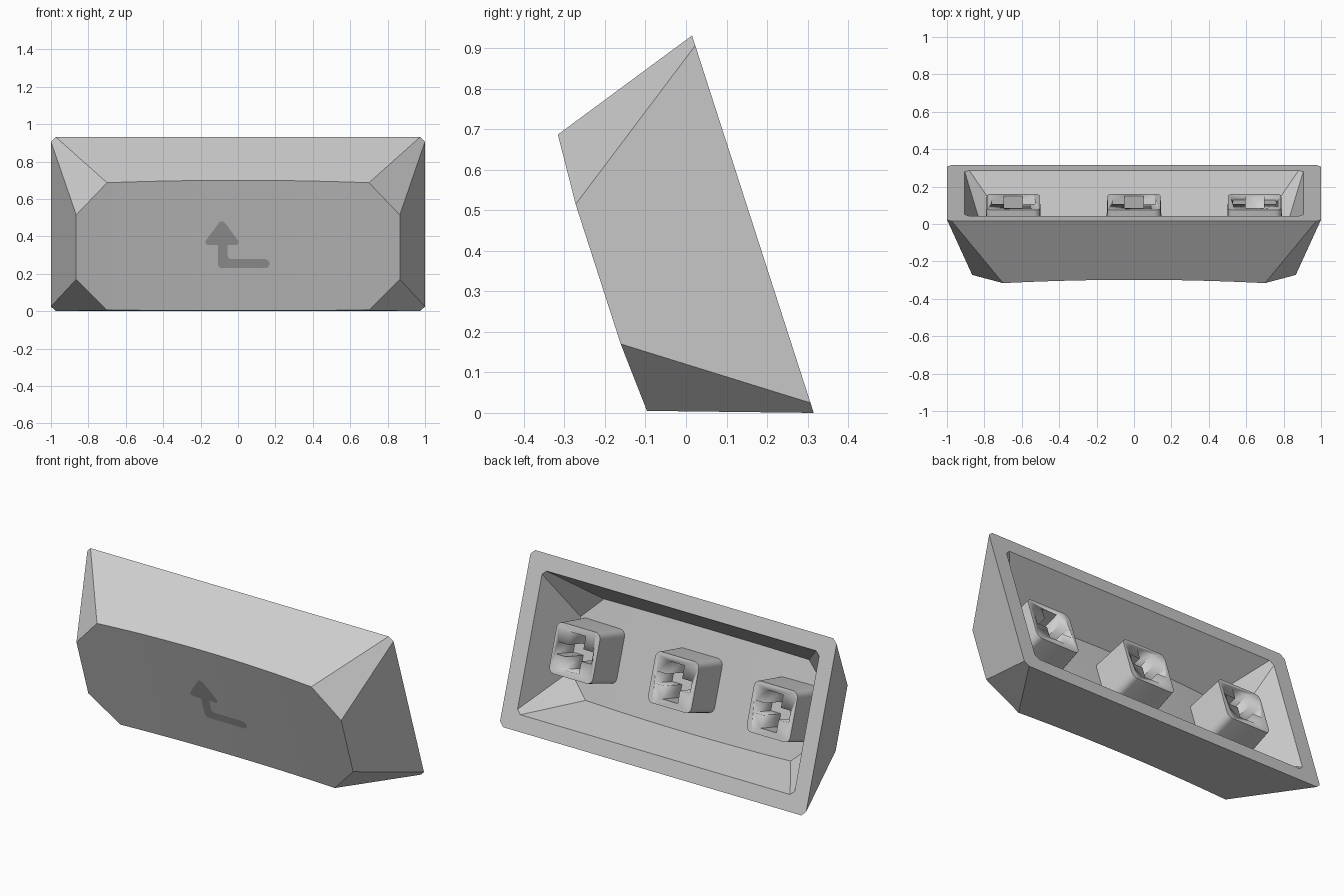
import bpy, bmesh, math

if "Cube" in bpy.data.objects:
    bpy.data.objects.remove(bpy.data.objects["Cube"])

# Tilted key frame: x across, v up along the open rim plane, w depth toward the front
SV, CV = 0.307, 0.952


def place(x, v, w):
    return (x, 0.165 - SV * v - CV * w, 0.4655 + CV * v - SV * w)


def material(name, g):
    m = bpy.data.materials.new(name)
    m.diffuse_color = (g, g, g, 1)
    m.use_nodes = True
    m.node_tree.nodes["Principled BSDF"].inputs["Base Color"].default_value = m.diffuse_color
    return m


GREY = material("light_grey", 0.62)
DARK = material("dark_grey", 0.36)


def finish(bm, name, mat, angle=30):
    bmesh.ops.recalc_face_normals(bm, faces=bm.faces)
    me = bpy.data.meshes.new(name)
    bm.to_mesh(me)
    bm.free()
    ob = bpy.data.objects.new(name, me)
    bpy.context.collection.objects.link(ob)
    me.materials.append(mat)
    bpy.context.view_layer.objects.active = ob
    ob.select_set(True)
    bpy.ops.object.shade_smooth_by_angle(angle=math.radians(angle))
    ob.select_set(False)
    return ob


def dish(x, depth):
    return depth + 0.0427 * x * x


def skin(bm, bx, bv, cut, x1, v1, x2, v2, depth, n=16):
    """Tapered wall ring plus dished octagonal face; returns the base ring."""
    slope = (bv - v2) / dish(x2, depth)
    xs = [-x1] + [-x2 + 2 * x2 * i / n for i in range(n + 1)] + [x1]
    rows = {}
    for s in (-1, 1):
        rows[s] = []
        for x in xs:
            w = dish(x, depth)
            h = v1 if abs(x) > x2 + 1e-5 else bv - slope * w
            rows[s].append(bm.verts.new(place(x, s * h, w)))
    lo, hi = rows[-1], rows[1]
    for i in range(len(xs) - 1):
        bm.faces.new((lo[i], lo[i + 1], hi[i + 1], hi[i]))
    a, b = bx - cut, bv - cut
    ring = [bm.verts.new(place(x, v, 0)) for x, v in (
        (-a, -bv), (a, -bv), (bx, -b), (bx, b),
        (a, bv), (-a, bv), (-bx, b), (-bx, -b))]
    bm.faces.new([ring[0], ring[1]] + lo[-2:0:-1])
    bm.faces.new([ring[1], ring[2], lo[-1], lo[-2]])
    bm.faces.new([ring[2], ring[3], hi[-1], lo[-1]])
    bm.faces.new([ring[3], ring[4], hi[-2], hi[-1]])
    bm.faces.new([ring[4], ring[5]] + hi[1:-1])
    bm.faces.new([ring[5], ring[6], hi[0], hi[1]])
    bm.faces.new([ring[6], ring[7], lo[0], hi[0]])
    bm.faces.new([ring[7], ring[0], lo[1], lo[0]])
    return ring


# Hollow cap: outer skin, inner cavity and the flat rim joining them
bm = bmesh.new()
outer = skin(bm, 1.0, 0.489, 0.026, 0.865, 0.181, 0.70, 0.358, 0.369)
inner = skin(bm, 0.905, 0.397, 0.024, 0.80, 0.15, 0.67, 0.28, 0.265)
for i in range(8):
    j = (i + 1) % 8
    bm.faces.new((outer[i], outer[j], inner[j], inner[i]))
finish(bm, "cap_shell", GREY)


def prism(name, outline, cx, w0, w1, flare=1.0):
    bm = bmesh.new()
    a = [bm.verts.new(place(cx + x, v, w0)) for x, v in outline]
    b = [bm.verts.new(place(cx + x * flare, v * flare, w1)) for x, v in outline]
    bm.faces.new(a)
    bm.faces.new(b)
    for i in range(len(a)):
        j = (i + 1) % len(a)
        bm.faces.new((a[i], a[j], b[j], b[i]))
    return finish(bm, name, GREY)


def arc(cx, cy, r, a0, a1, n=5):
    return [(cx + r * math.cos(math.radians(a0 + (a1 - a0) * i / n)),
             cy + r * math.sin(math.radians(a0 + (a1 - a0) * i / n)))
            for i in range(n + 1)]


# Mounting posts with cross-shaped sockets
square = []
for k, (sx, sy) in enumerate(((1, 1), (-1, 1), (-1, -1), (1, -1))):
    square += arc(sx * 0.107, sy * 0.107, 0.035, 90 * k, 90 * k + 90)
ax, ah, bx, bh = 0.115, 0.033, 0.05, 0.105
cross = [(ax, -ah), (ax, ah), (bx, ah), (bx, bh), (-bx, bh), (-bx, ah),
         (-ax, ah), (-ax, -ah), (-bx, -ah), (-bx, -bh), (bx, -bh), (bx, -ah)]
for label, cx in (("left", -0.645), ("middle", 0.0), ("right", 0.645)):
    post = prism(label + "_post", square, cx, 0.05, 0.31, 1.07)
    cutter = prism(label + "_socket_cutter", cross, cx, 0.0, 0.22)
    cutter.hide_render = True
    mod = post.modifiers.new("socket", "BOOLEAN")
    mod.operation = "DIFFERENCE"
    mod.solver = "EXACT"
    mod.object = cutter
    bpy.context.view_layer.objects.active = post
    post.select_set(True)
    bpy.ops.object.modifier_apply(modifier=mod.name)
    post.select_set(False)
    bpy.data.objects.remove(cutter)

# Bent arrow marking: thin plates laid on the dished front (outline in x, z)


def marking(name, outline):
    bm = bmesh.new()
    vs = []
    for x, z in outline:
        w = dish(x, 0.369) + 0.003
        vs.append(bm.verts.new(place(x, (z - 0.4655 + SV * w) / CV, w)))
    f = bm.faces.new(vs)
    f.normal_update()
    if f.normal.y > 0:
        f.normal_flip()
    bmesh.ops.triangulate(bm, faces=bm.faces)
    me = bpy.data.meshes.new(name)
    bm.to_mesh(me)
    bm.free()
    me.materials.append(DARK)
    bpy.context.collection.objects.link(bpy.data.objects.new(name, me))


head = (arc(-0.086, 0.460, 0.02, 35, 145) + arc(-0.160, 0.369, 0.015, 145, 270)
        + arc(-0.012, 0.369, 0.015, -90, 35))
marking("arrow_head", head)
stem = ([(-0.055, 0.354), (-0.108, 0.354)] + arc(-0.083, 0.255, 0.025, 180, 270)
        + arc(0.145, 0.254, 0.024, -90, 90) + arc(-0.035, 0.298, 0.02, 270, 180))
marking("arrow_stem", stem)
